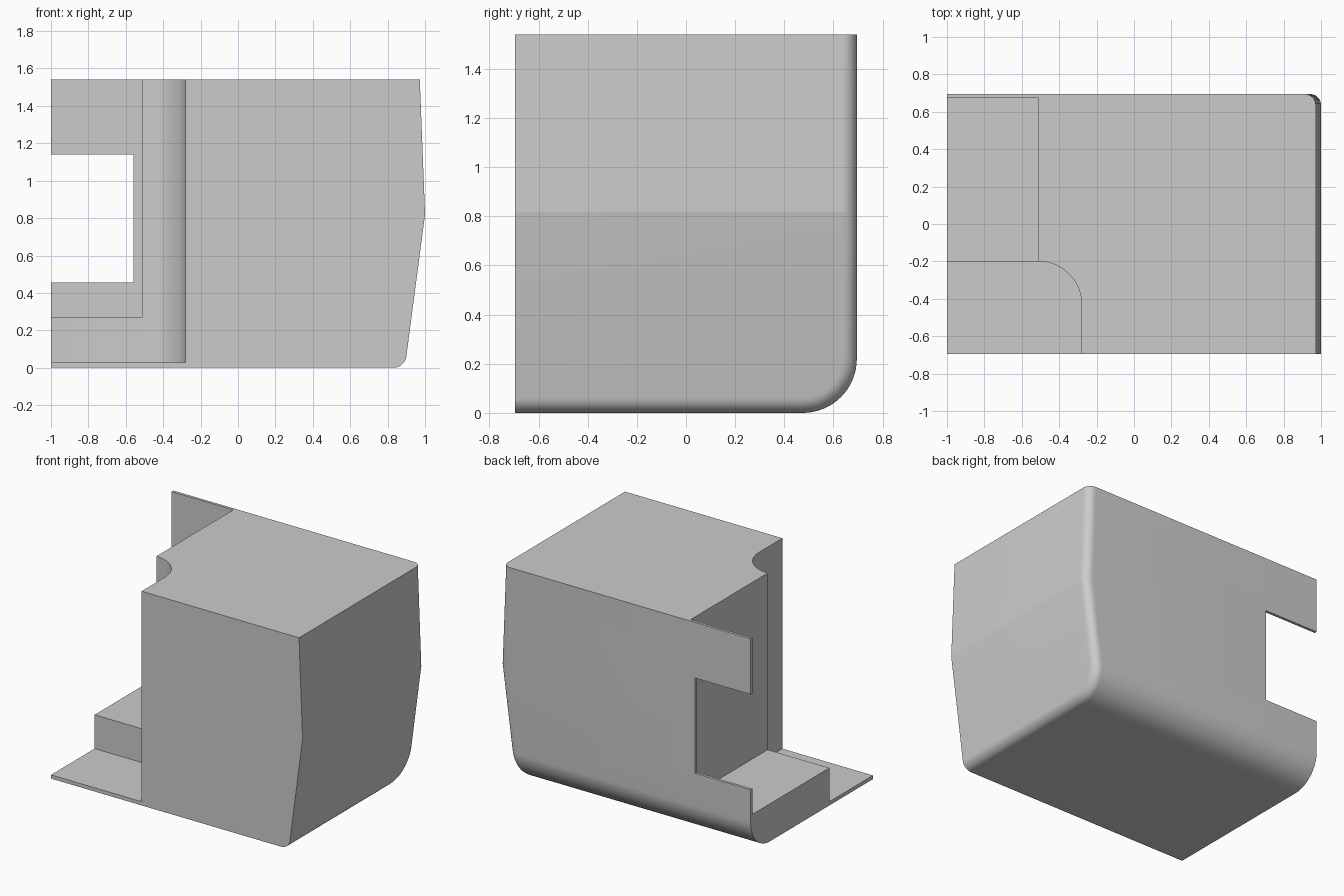
import bpy, bmesh
from math import sin, cos, pi

cube = bpy.data.objects.get("Cube")
if cube:
    bpy.data.objects.remove(cube, do_unlink=True)

HALF_Y, TOP, BELT = 0.695, 1.54, 0.82
BIG_R, EDGE_R = 0.22, 0.06

grey = bpy.data.materials.new("light_grey")
grey.use_nodes = True
colour = (0.6, 0.6, 0.6, 1)
grey.diffuse_color = colour
grey.node_tree.nodes["Principled BSDF"].inputs["Base Color"].default_value = colour


def add_object(name, bm):
    bmesh.ops.recalc_face_normals(bm, faces=bm.faces)
    mesh = bpy.data.meshes.new(name)
    bm.to_mesh(mesh)
    bm.free()
    mesh.materials.append(grey)
    obj = bpy.data.objects.new(name, mesh)
    bpy.context.collection.objects.link(obj)
    return obj


def prism(name, outline, z0, z1):
    """Upright solid over an (x, y) outline."""
    bm = bmesh.new()
    base = bm.faces.new([bm.verts.new((x, y, z0)) for x, y in outline])
    top = bmesh.ops.extrude_face_region(bm, geom=[base])["geom"]
    verts = [v for v in top if isinstance(v, bmesh.types.BMVert)]
    bmesh.ops.translate(bm, verts=verts, vec=(0, 0, z1 - z0))
    return add_object(name, bm)


def box(name, x0, x1, y0, y1, z0, z1):
    return prism(name, [(x0, y0), (x1, y0), (x1, y1), (x0, y1)], z0, z1)


def side_outline(inset):
    """(y, z) side outline, inset along the bottom and the back."""
    pts = [(-HALF_Y, inset)]
    for i in range(17):
        a = -pi / 2 + pi / 2 * i / 16
        r = BIG_R - inset
        pts.append((HALF_Y - BIG_R + r * cos(a), BIG_R + r * sin(a)))
    back = HALF_Y - inset
    return pts + [(back, BELT), (back, TOP), (-HALF_Y, TOP), (-HALF_Y, BELT)]


def side_x(z):
    """Outer side leans in above and below the belt line."""
    if z > BELT:
        return 1 - 0.028 * (z - BELT) / (TOP - BELT)
    return 1 - 0.108 * (BELT - z) / BELT


# Body shell: rings from the flat end to the rounded outer side
bm = bmesh.new()
rings = [[bm.verts.new((-1, y, z)) for y, z in side_outline(0)]]
for i in range(9):
    t = pi / 2 * i / 8
    rings.append([bm.verts.new((side_x(z) - EDGE_R * (1 - sin(t)), y, z))
                  for y, z in side_outline(EDGE_R * (1 - cos(t)))])
for a, b in zip(rings, rings[1:]):
    for j in range(len(a)):
        k = (j + 1) % len(a)
        bm.faces.new((a[j], a[k], b[k], b[j]))
bm.faces.new(rings[0])
end = rings[-1]
bm.faces.new(end[:-3] + end[-1:])
bm.faces.new(end[-4:])
body = add_object("corner_body", bm)

# Cutters: front recess with a curved corner, cavity above the step, wall notch
curve = [(-0.51 + 0.23 * sin(pi / 2 * i / 16), -0.43 + 0.23 * cos(pi / 2 * i / 16))
         for i in range(17)]
cutters = [
    prism("front_recess_cutter",
          [(-1.5, -0.2)] + curve + [(-0.28, -1), (-1.5, -1)], 0.027, 2),
    box("cavity_cutter", -1.5, -0.51, -0.4, 0.675, 0.27, 2),
    box("wall_notch_cutter", -1.5, -0.56, 0.5, 1, 0.455, 1.14),
]
bpy.ops.object.select_all(action='DESELECT')
bpy.context.view_layer.objects.active = body
body.select_set(True)
for cutter in cutters:
    cutter.hide_render = True
    mod = body.modifiers.new(cutter.name, 'BOOLEAN')
    mod.operation = 'DIFFERENCE'
    mod.solver = 'EXACT'
    mod.object = cutter
    bpy.ops.object.modifier_apply(modifier=mod.name)
    bpy.data.objects.remove(cutter, do_unlink=True)

bpy.ops.object.shade_smooth_by_angle(angle=pi / 9)
# Keep the belt crease crisp on the outer side
for edge in body.data.edges:
    ends = [body.data.vertices[i].co for i in edge.vertices]
    if all(v.x > 0.99 and abs(v.z - BELT) < 0.01 for v in ends):
        edge.use_edge_sharp = True
